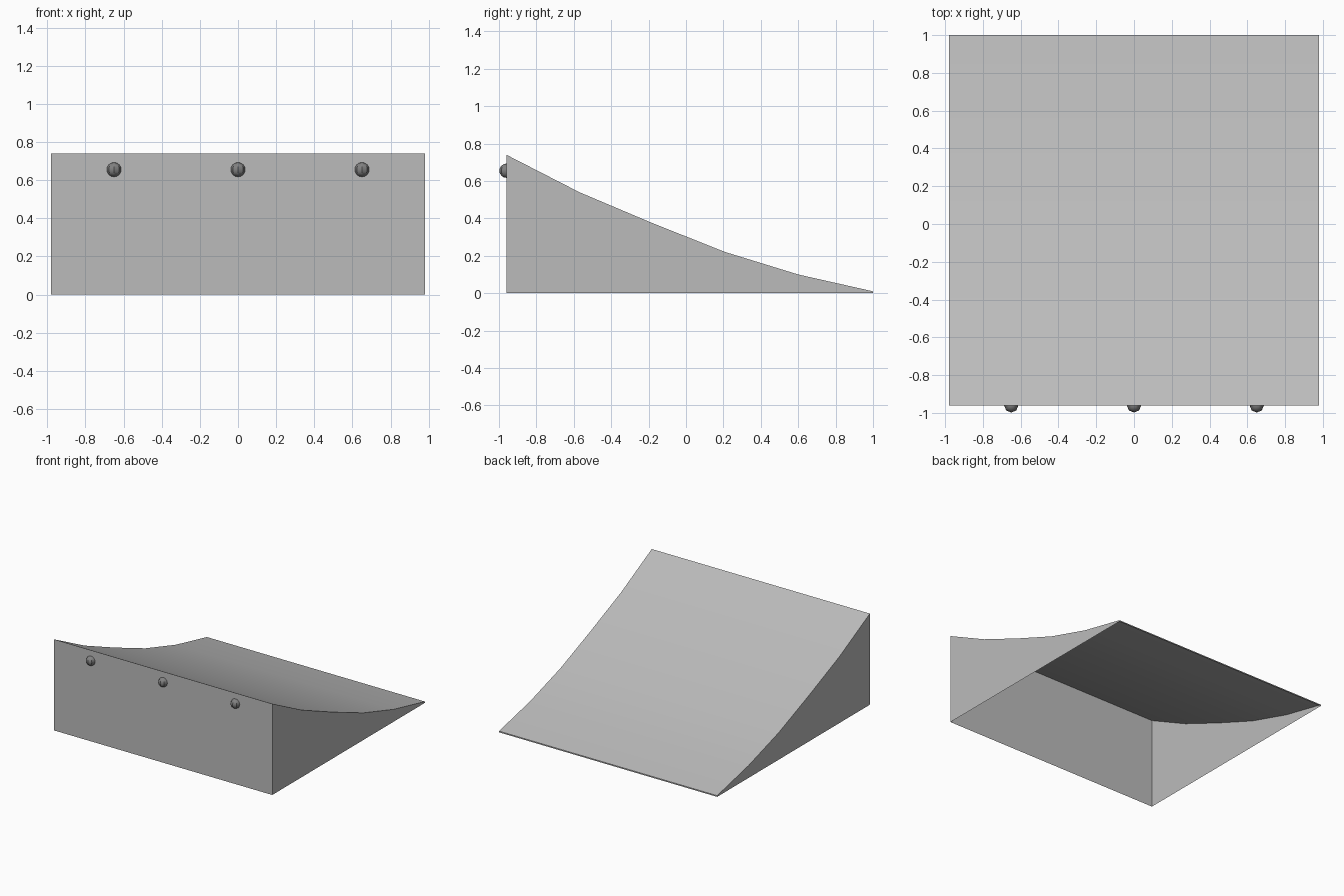
import bpy, bmesh, math
from mathutils import Matrix

cube = bpy.data.objects.get("Cube")
if cube:
    bpy.data.objects.remove(cube, do_unlink=True)


def make_material(name, value):
    mat = bpy.data.materials.new(name)
    mat.use_nodes = True
    color = (value, value, value, 1)
    mat.diffuse_color = color
    mat.node_tree.nodes["Principled BSDF"].inputs["Base Color"].default_value = color
    return mat


def finish(name, bm, mat):
    mesh = bpy.data.meshes.new(name)
    bm.to_mesh(mesh)
    bm.free()
    mesh.materials.append(mat)
    obj = bpy.data.objects.new(name, mesh)
    bpy.context.collection.objects.link(obj)
    bpy.ops.object.select_all(action='DESELECT')
    obj.select_set(True)
    bpy.context.view_layer.objects.active = obj
    bpy.ops.object.shade_smooth_by_angle(angle=math.radians(30))
    return obj


body_grey = make_material("light grey", 0.5)
bolt_grey = make_material("bolt grey", 0.22)

HALF_WIDTH, FRONT, BACK = 0.98, -0.96, 1.0

# Ramp shell, open underneath: front wall, curved deck and thin rear lip
curve = [(FRONT, 0.74), (-0.57, 0.54), (-0.18, 0.375),
         (0.21, 0.22), (0.60, 0.10), (BACK, 0.01)]
profile = [(FRONT, 0)] + curve + [(BACK, 0)]
bm = bmesh.new()
left, right = ([bm.verts.new((x, y, z)) for y, z in profile]
               for x in (HALF_WIDTH, -HALF_WIDTH))
for i in range(len(profile) - 1):
    bm.faces.new((left[i], left[i + 1], right[i + 1], right[i]))
# Side walls
bm.faces.new(left)
bm.faces.new(right)
bmesh.ops.recalc_face_normals(bm, faces=bm.faces)
finish("ramp_shell", bm, body_grey)

# Domed bolt heads along the top of the front wall
for name, x in (("right_bolt", -0.65), ("middle_bolt", 0), ("left_bolt", 0.65)):
    bm = bmesh.new()
    bmesh.ops.create_uvsphere(bm, u_segments=8, v_segments=8, radius=0.038)
    bmesh.ops.bisect_plane(bm, geom=bm.verts[:] + bm.edges[:] + bm.faces[:],
                           plane_co=(0, 0, 0), plane_no=(0, 1, 0), clear_outer=True)
    bmesh.ops.transform(bm, verts=bm.verts,
                        matrix=Matrix.Translation((x, FRONT, 0.655)))
    finish(name, bm, bolt_grey)
